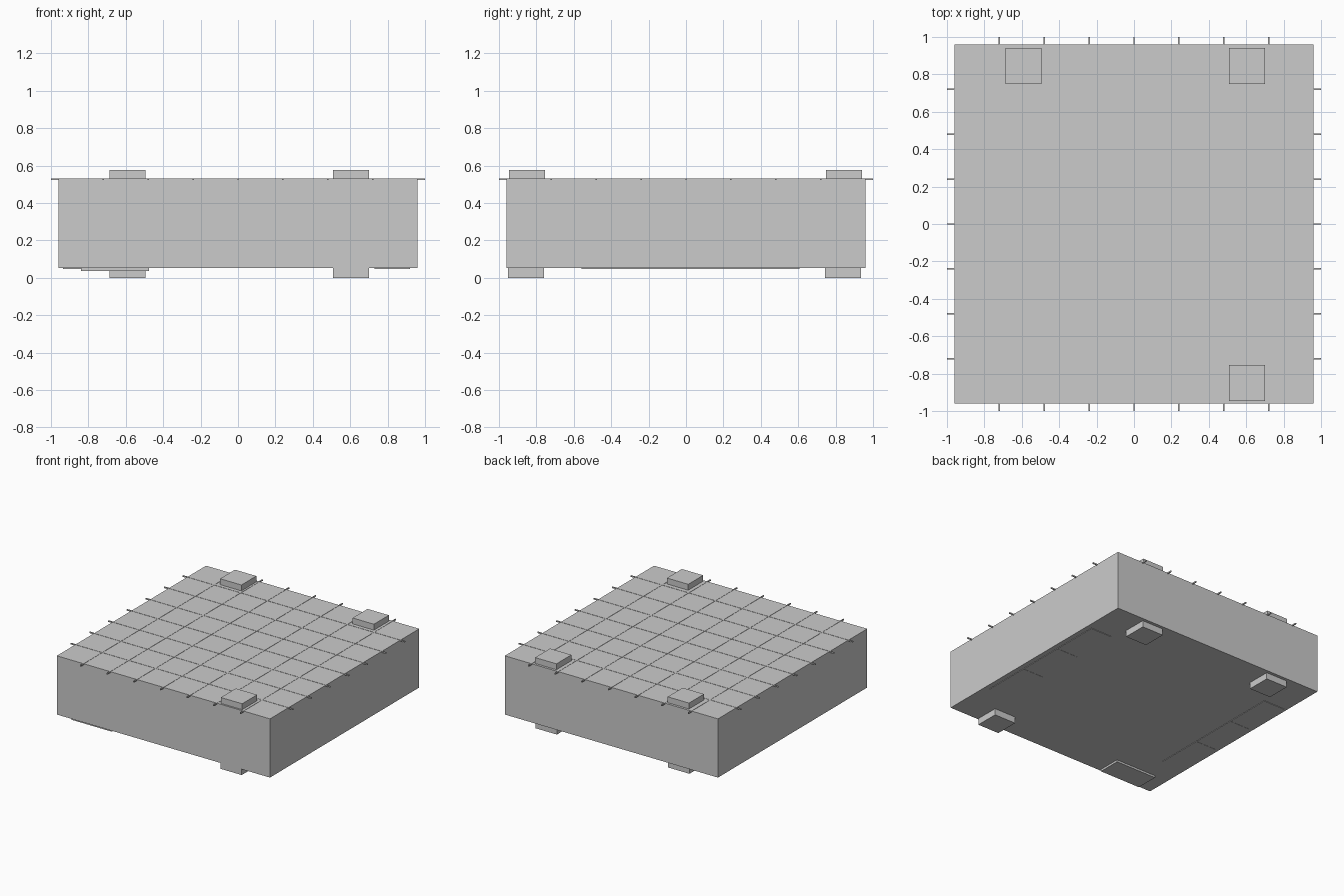
import bpy

if "Cube" in bpy.data.objects:
    bpy.data.objects.remove(bpy.data.objects["Cube"])


def box(name, x0, x1, y0, y1, z0, z1):
    """Axis-aligned box given by its extents."""
    bpy.ops.mesh.primitive_cube_add(
        size=1, location=((x0 + x1) / 2, (y0 + y1) / 2, (z0 + z1) / 2))
    ob = bpy.context.object
    ob.name = name
    ob.scale = (x1 - x0, y1 - y0, z1 - z0)
    bpy.ops.object.transform_apply(location=False, rotation=False, scale=True)
    return ob


BOTTOM, TOP = 0.052, 0.53

# Main block
box("block_body", -0.96, 0.96, -0.96, 0.96, BOTTOM, TOP)

# Grid of thin bars across the top, ends overhanging the block
W = 0.004
for i in range(-3, 4):
    p = i * 0.24
    box(f"grid_bar_x_{i + 4}", -1, 1, p - W, p + W, 0.522, TOP + 0.002)
    box(f"grid_bar_y_{i + 4}", p - W, p + W, -1, 1, 0.522, TOP + 0.002)

# Square pads on top with matching feet below, at three corners
H = 0.096
for corner, x, y in (("back_right", 0.604, 0.845),
                     ("back_left", -0.59, 0.845),
                     ("front_right", 0.604, -0.85)):
    box(f"top_pad_{corner}", x - H, x + H, y - H, y + H, TOP, 0.578)
    fy = y - 0.006
    box(f"foot_{corner}", x - H, x + H, fy - H, fy + H, 0, BOTTOM)

# Wide low plate under the fourth corner
box("low_plate_front_left", -0.84, -0.475, -0.945, -0.76, 0.036, BOTTOM)

# Thin skid strips along both sides of the underside, three per side
for side, x0, x1 in (("left", -0.935, -0.745), ("right", 0.73, 0.92)):
    for i in range(3):
        y = -0.56 + i * 0.39
        box(f"skid_strip_{side}_{i + 1}", x0, x1, y, y + 0.388, 0.048, BOTTOM)
